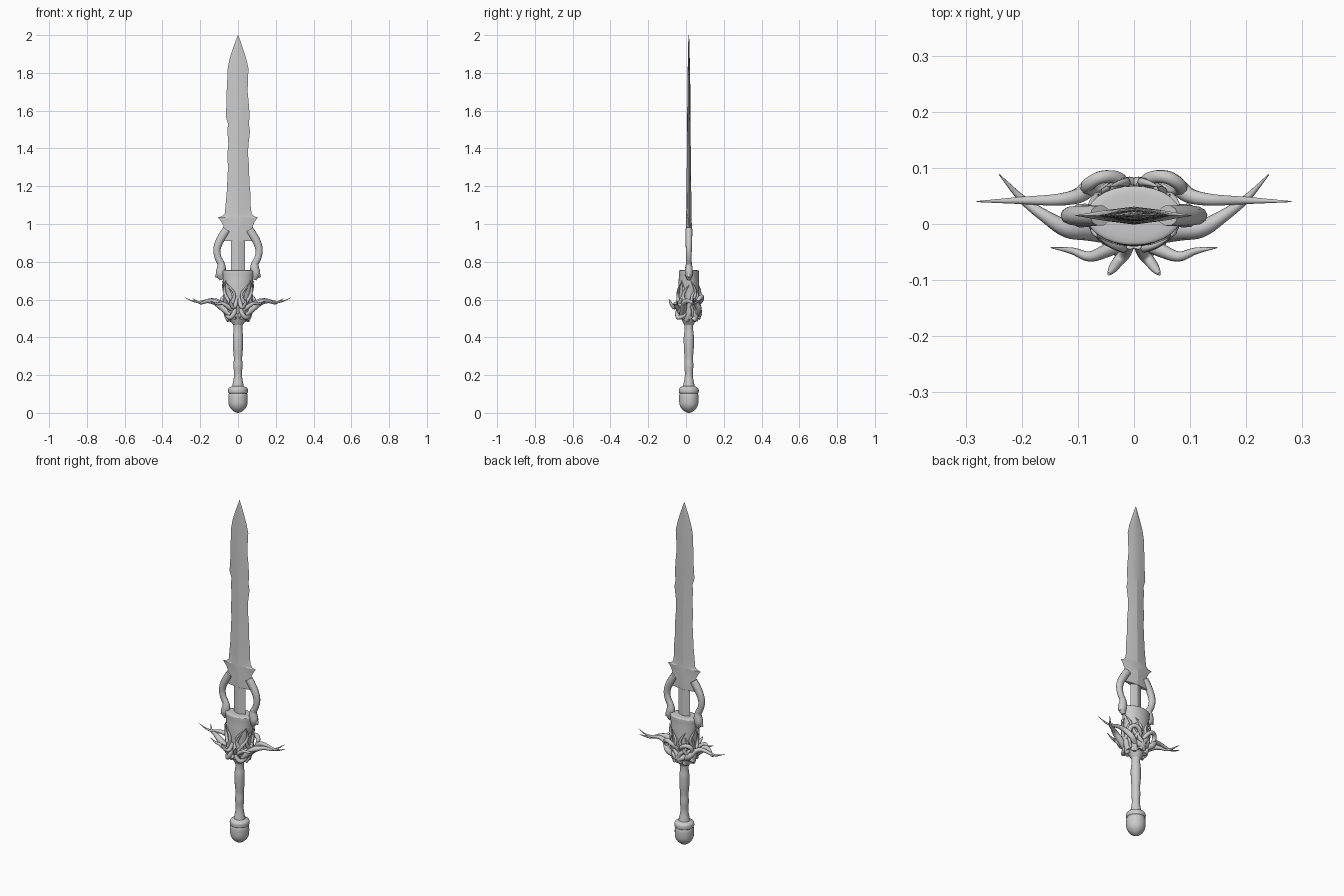
import bpy, bmesh, math
from mathutils import Vector

CY = 0.015  # depth centre of the sword


def skin(name, rings, angle=40):
    """Bridge equal-sized rings of points into a closed, capped object."""
    bm = bmesh.new()
    vs = [[bm.verts.new(p) for p in r] for r in rings]
    n = len(rings[0])
    for a, b in zip(vs, vs[1:]):
        for i in range(n):
            bm.faces.new((a[i], a[(i + 1) % n], b[(i + 1) % n], b[i]))
    bm.faces.new(vs[0])
    bm.faces.new(vs[-1])
    bmesh.ops.recalc_face_normals(bm, faces=bm.faces)
    me = bpy.data.meshes.new(name)
    bm.to_mesh(me)
    bm.free()
    ob = bpy.data.objects.new(name, me)
    bpy.context.collection.objects.link(ob)
    bpy.ops.object.select_all(action='DESELECT')
    ob.select_set(True)
    bpy.context.view_layer.objects.active = ob
    bpy.ops.object.shade_smooth_by_angle(angle=math.radians(angle))
    return ob


def smooth(pts, steps=5):
    """Catmull-Rom through points of any dimension."""
    pts = [Vector(p) for p in pts]
    q = [pts[0] * 2 - pts[1]] + pts + [pts[-1] * 2 - pts[-2]]
    out = []
    for i in range(len(pts) - 1):
        a, b, c, d = q[i:i + 4]
        for k in range(steps):
            t = k / steps
            out.append((b * 2 + (c - a) * t + (a * 2 - b * 5 + c * 4 - d) * t * t
                        + (b * 3 - a - c * 3 + d) * t ** 3) * 0.5)
    return out + [pts[-1]]


def lathe(name, prof, n=24, steps=4):
    """Elliptical rings from (z, rx, ry) rows."""
    rows = smooth(prof, steps)
    return skin(name, [[(max(r[1], .001) * math.cos(2 * math.pi * i / n),
                         CY + max(r[2], .001) * math.sin(2 * math.pi * i / n), r[0])
                        for i in range(n)] for r in rows])


def tube(name, pts, n=8, flat=1, steps=5):
    """Tapered tube through (x, y, z, radius) points."""
    path = smooth(pts, steps)
    rings, u = [], None
    for i, p in enumerate(path):
        t = (path[min(i + 1, len(path) - 1)] - path[max(i - 1, 0)]).to_3d().normalized()
        u = t.orthogonal() if u is None else u - t * u.dot(t)
        u.normalize()
        v = t.cross(u)
        ring = []
        for k in range(n):
            a = 2 * math.pi * k / n
            w = p.to_3d() + (u * math.cos(a) + v * math.sin(a)) * max(p[3], .0008)
            w.y = CY + (w.y - CY) * flat
            ring.append(w)
        rings.append(ring)
    return skin(name, rings, 60)


# blade: diamond section, worn edges (z, left, right, half thickness)
blade = [(.72, .037, .037, .015), (.909, .037, .037, .015), (.91, .09, .09, .015),
         (.95, .088, .088, .016), (.99, .076, .078, .016), (1.015, .09, .09, .015),
         (1.035, .107, .105, .014), (1.04, .085, .085, .014), (1.055, .07, .072, .014),
         (1.1, .066, .066, .013), (1.16, .06, .066, .013), (1.22, .057, .06, .012),
         (1.3, .053, .059, .011), (1.37, .057, .053, .011), (1.42, .051, .055, .01),
         (1.49, .056, .064, .01), (1.53, .053, .057, .009), (1.57, .065, .062, .009),
         (1.65, .06, .056, .008), (1.7, .06, .051, .008), (1.78, .056, .053, .007),
         (1.82, .055, .056, .006), (1.87, .046, .045, .005), (1.93, .027, .026, .004),
         (1.97, .012, .012, .003), (2, .0005, .0005, .0005)]
skin("blade", [[(-l, CY, z), (-l * .5, CY - h * .65, z), (0, CY - h, z), (r * .5, CY - h * .65, z),
                (r, CY, z), (r * .5, CY + h * .65, z), (0, CY + h, z), (-l * .5, CY + h * .65, z)]
               for z, l, r, h in blade], 12)

# grip and pommel
lathe("grip", [(z, r, r) for z, r in
               [(.13, .034), (.15, .029), (.2, .021), (.25, .024), (.29, .022), (.34, .026),
                (.4, .027), (.44, .023), (.48, .026), (.5, .04)]])
lathe("pommel", [(z, r, r) for z, r in
                 [(0, .004), (.008, .022), (.025, .04), (.05, .05), (.09, .051), (.103, .048),
                  (.108, .052), (.125, .052), (.134, .046), (.142, .03)]])

# guard body: hollow-looking skull shape with a flat top
body = [(.465, .024, .024), (.49, .042, .036), (.52, .055, .048), (.56, .062, .052),
        (.61, .068, .055), (.67, .076, .055), (.72, .081, .053), (.745, .084, .053),
        (.755, .077, .048), (.757, .02, .01)]
lathe("guard_body", body, 28)


def on_body(a, z, lift):
    for lo, hi in zip(body, body[1:]):
        if lo[0] <= z <= hi[0]:
            f = (z - lo[0]) / (hi[0] - lo[0])
            rx, ry = (lo[k] + (hi[k] - lo[k]) * f + lift for k in (1, 2))
            return rx * math.cos(a), CY + ry * math.sin(a), z


# tentacles hugging the body: start/end angle (deg), start/end height, wiggle, radius
hugging = [(-84, -50, .51, .69, 14, .011), (-65, -30, .50, .70, -15, .012),
           (-40, -62, .50, .66, 16, .012), (-18, -8, .49, .68, 18, .014),
           (8, 22, .50, .70, -18, .013), (35, 28, .49, .66, 16, .014),
           (55, 68, .49, .68, -16, .014), (80, 50, .50, .65, 14, .014),
           (-80, 0, .53, .58, 10, .013), (85, 5, .52, .59, -10, .015)]

# free tentacles that form the crossguard: (x, y, z, radius)
free = {
    "rear_crossguard_tentacle": [(.03, .05, .52, .015), (.07, .068, .55, .016), (.1, .05, .585, .014),
                                 (.14, .043, .597, .011), (.2, .042, .587, .007), (.24, .041, .592, .004),
                                 (.28, .04, .61, .001)],
    "side_crossguard_tentacle": [(.04, -.02, .52, .016), (.08, -.012, .555, .018), (.12, -.008, .585, .016),
                                 (.16, .015, .592, .011), (.2, .045, .582, .007), (.24, .088, .605, .001)],
    "front_crossguard_tentacle": [(.02, -.035, .54, .012), (.05, -.048, .56, .012), (.08, -.058, .58, .009),
                                  (.11, -.048, .577, .006), (.148, -.042, .592, .001)],
    "mouth_tentacle": [(.008, -.035, .6, .011), (.016, -.052, .565, .011), (.028, -.066, .56, .01),
                       (.038, -.08, .58, .008), (.045, -.089, .6, .003)],
    "lower_curl": [(.015, -.03, .57, .012), (.02, -.045, .53, .012), (.04, -.04, .505, .012),
                   (.056, -.012, .515, .011), (.06, .01, .54, .006)],
    "rear_curl": [(.01, .06, .57, .012), (.03, .082, .6, .012), (.06, .083, .615, .012),
                  (.083, .068, .6, .012), (.075, .06, .565, .01), (.045, .068, .545, .006)],
}

for s, side in ((-1, "left"), (1, "right")):
    # open arms flanking the lower blade
    tube(side + "_blade_arm",
         [(s * x, CY, z, r) for x, z, r in
          [(.06, .97, .022), (.08, .94, .022), (.102, .9, .021), (.112, .86, .019), (.105, .82, .018),
           (.09, .79, .019), (.088, .765, .024), (.092, .735, .025), (.085, .705, .012)]],
         10, .85)
    # pointed heel at the foot of each arm
    tube(side + "_arm_heel", [(s * .08, CY, .76, .02), (s * .102, CY, .735, .016), (s * .12, CY, .718, .003)])
    for i, (a0, a1, z0, z1, wig, r) in enumerate(hugging):
        pts = []
        for k in range(8):
            t = k / 7
            a = math.radians(a0 + (a1 - a0) * t + wig * math.sin(t * 7))
            x, y, z = on_body(a, z0 + (z1 - z0) * t, .006)
            pts.append((s * x, y, z, r * (1 - t) ** .6 + .001))
        tube(f"{side}_body_tentacle_{i}", pts, 8, 1, 3)
    for name, pts in free.items():
        tube(f"{side}_{name}", [(s * x, y, z, r) for x, y, z, r in pts])
